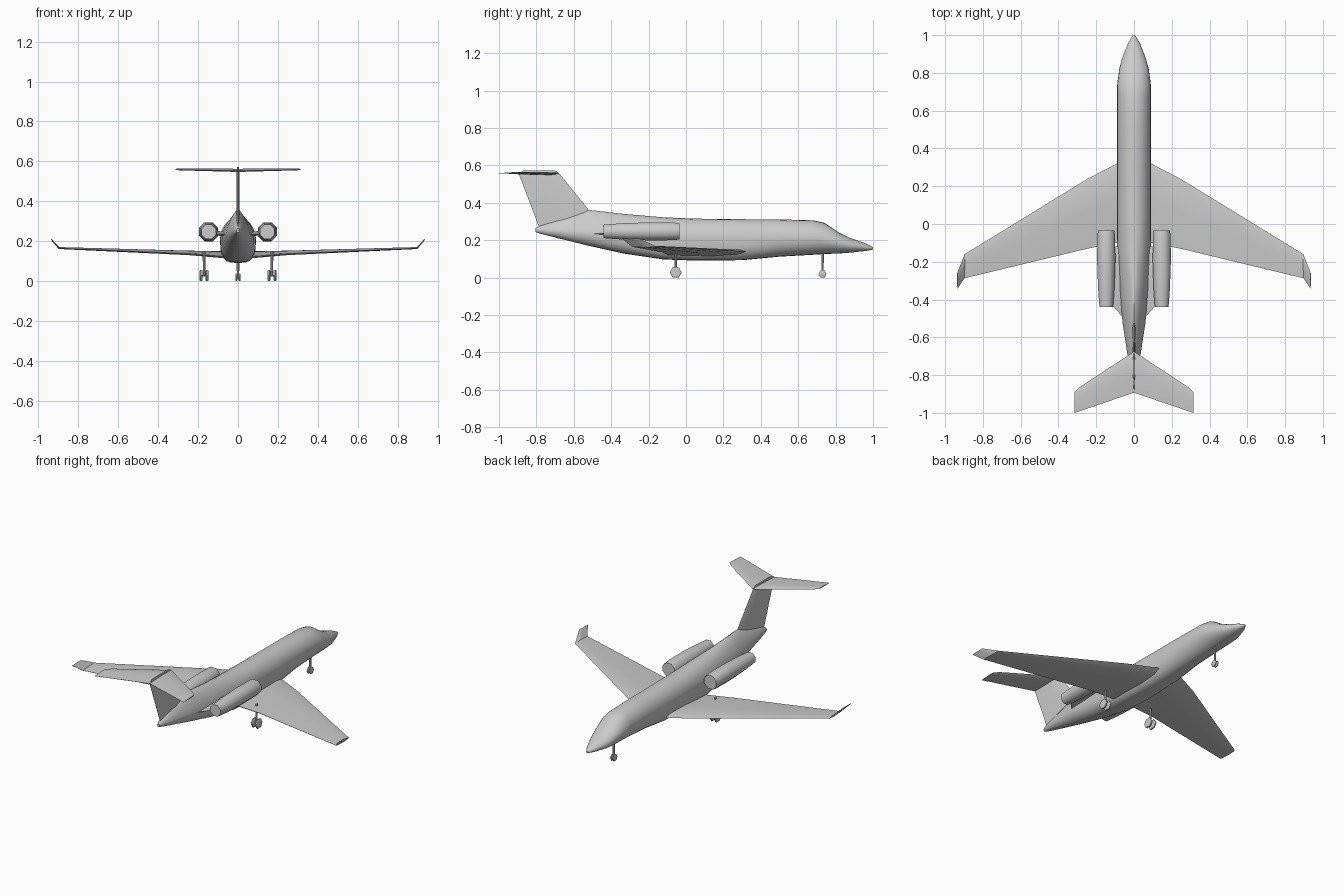
import bpy, bmesh, math
from mathutils import Vector

if "Cube" in bpy.data.objects:
    bpy.data.objects.remove(bpy.data.objects["Cube"])


def loft(name, rings, mirror=False, angle=35):
    """Skin a list of equal-length point rings and cap both ends."""
    bm = bmesh.new()
    loops = [[bm.verts.new(p) for p in ring] for ring in rings]
    n = len(loops[0])
    for a, b in zip(loops, loops[1:]):
        for i in range(n):
            j = (i + 1) % n
            bm.faces.new((a[i], a[j], b[j], b[i]))
    bm.faces.new(loops[0][::-1])
    bm.faces.new(loops[-1])
    bmesh.ops.recalc_face_normals(bm, faces=bm.faces)
    mesh = bpy.data.meshes.new(name)
    bm.to_mesh(mesh)
    bm.free()
    ob = bpy.data.objects.new(name, mesh)
    bpy.context.collection.objects.link(ob)
    bpy.ops.object.select_all(action='DESELECT')
    bpy.context.view_layer.objects.active = ob
    ob.select_set(True)
    bpy.ops.object.shade_smooth_by_angle(angle=math.radians(angle))
    if mirror:
        ob.modifiers.new("mirror", 'MIRROR').use_mirror_merge = False
    return ob


def foil(lead, trail, thick, normal):
    """Six-point aerofoil section between leading and trailing edge."""
    le, te, n = Vector(lead), Vector(trail), Vector(normal).normalized() * thick / 2
    return [le, le.lerp(te, .12) + n * .8, le.lerp(te, .45) + n, te + n * .1,
            te - n * .1, le.lerp(te, .45) - n, le.lerp(te, .12) - n * .8]


def body_ring(y, w, bottom, mid, top, e_top, e_low, n=24):
    """Fuselage section with separate roundness above and below mid height."""
    ring = []
    for i in range(n):
        a = 2 * math.pi * i / n
        c, s = math.cos(a), math.sin(a)
        e = 2 / (e_top if s > 0 else e_low)
        h = top - mid if s > 0 else mid - bottom
        ring.append((math.copysign(abs(c) ** e, c) * w, y,
                     mid + math.copysign(abs(s) ** e, s) * h))
    return ring


def cylinder_rings(axis, centre, stations, n, turn=0.0):
    """Rings (offset, radius) along the x, y or z axis."""
    rings = []
    for d, r in stations:
        ring = []
        for i in range(n):
            a = 2 * math.pi * i / n + turn
            u, v = math.cos(a) * r, math.sin(a) * r
            off = {'x': (d, u, v), 'y': (u, d, v), 'z': (u, v, d)}[axis]
            ring.append(Vector(centre) + Vector(off))
        rings.append(ring)
    return rings


# Fuselage: y, half width, bottom, mid, top, upper and lower roundness
stations = [
    (1.00, .006, .150, .156, .163, 2, 2),
    (.96, .030, .142, .160, .183, 2, 2),
    (.875, .064, .133, .172, .213, 2, 2),
    (.82, .078, .129, .185, .240, 2, 2),
    (.74, .089, .126, .205, .293, 2, 2),
    (.68, .090, .122, .212, .306, 2, 2),
    (.50, .090, .112, .212, .311, 2, 2.1),
    (.30, .090, .093, .210, .312, 2, 2.8),
    (.05, .090, .091, .210, .315, 2, 3.2),
    (-.12, .089, .097, .212, .322, 1.9, 3),
    (-.33, .078, .128, .222, .340, 1.6, 2.4),
    (-.52, .061, .170, .236, .362, 1.3, 2),
    (-.69, .035, .212, .249, .306, 1.4, 2),
    (-.78, .018, .235, .254, .277, 1.8, 2),
    (-.805, .008, .243, .254, .264, 2, 2),
]
loft("fuselage", [body_ring(*s) for s in stations])

# Main wings with upturned winglets
loft("wing", [
    foil((.04, .335, .138), (.04, -.09, .120), .034, (0, 0, 1)),
    foil((.09, .320, .140), (.09, -.10, .124), .032, (0, 0, 1)),
    foil((.245, .240, .145), (.245, -.130, .137), .022, (0, 0, 1)),
    foil((.897, -.160, .167), (.897, -.287, .165), .010, (-.3, 0, 1)),
    foil((.935, -.255, .210), (.935, -.343, .208), .005, (-1, 0, .8)),
], mirror=True, angle=30)

# Fin, its top fairing and the tailplane
loft("fin", [
    foil((0, -.48, .30), (0, -.77, .24), .018, (1, 0, 0)),
    foil((0, -.52, .362), (0, -.79, .28), .018, (1, 0, 0)),
    foil((0, -.68, .560), (0, -.892, .550), .014, (1, 0, 0)),
    foil((0, -.70, .572), (0, -.87, .572), .010, (1, 0, 0)),
])
loft("tailplane", [
    foil((0, -.675, .557), (0, -.893, .553), .016, (0, 0, 1)),
    foil((.285, -.862, .561), (.285, -.990, .558), .009, (0, 0, 1)),
    foil((.314, -.890, .561), (.314, -1.0, .558), .006, (0, 0, 1)),
], mirror=True)

# Engine nacelles and pylons
turn = math.pi / 8
loft("engine", cylinder_rings('y', (.147, 0, .247), [
    (-.035, .046), (-.06, .051), (-.20, .052), (-.34, .047), (-.44, .039)],
    8, turn), mirror=True, angle=50)
loft("pylon", [
    foil((.045, -.12, .236), (.045, -.51, .232), .024, (0, 0, 1)),
    foil((.125, -.12, .246), (.125, -.42, .238), .022, (0, 0, 1)),
], mirror=True)

# Landing gear: struts, axles and paired hexagonal wheels
for name, x, y, r, gap, width, top in (
        ("main", .17, -.055, .032, .015, .016, .15),
        ("nose", 0, .73, .022, .008, .010, .14)):
    side = x > 0
    z = r * math.cos(math.pi / 6)
    loft(name + "_strut", cylinder_rings('z', (x, y, 0), [(z, .006), (top, .007)], 8),
         mirror=side)
    loft(name + "_axle", cylinder_rings('x', (x, y, z), [(-gap, .005), (gap, .005)], 6),
         mirror=side)
    for tag, s in (("inner", -1), ("outer", 1)):
        h = width / 2
        loft(f"{name}_wheel_{tag}", cylinder_rings('x', (x + s * gap, y, z), [
            (-h, r * .8), (-h * .5, r), (h * .5, r), (h, r * .8)], 6), mirror=side)
